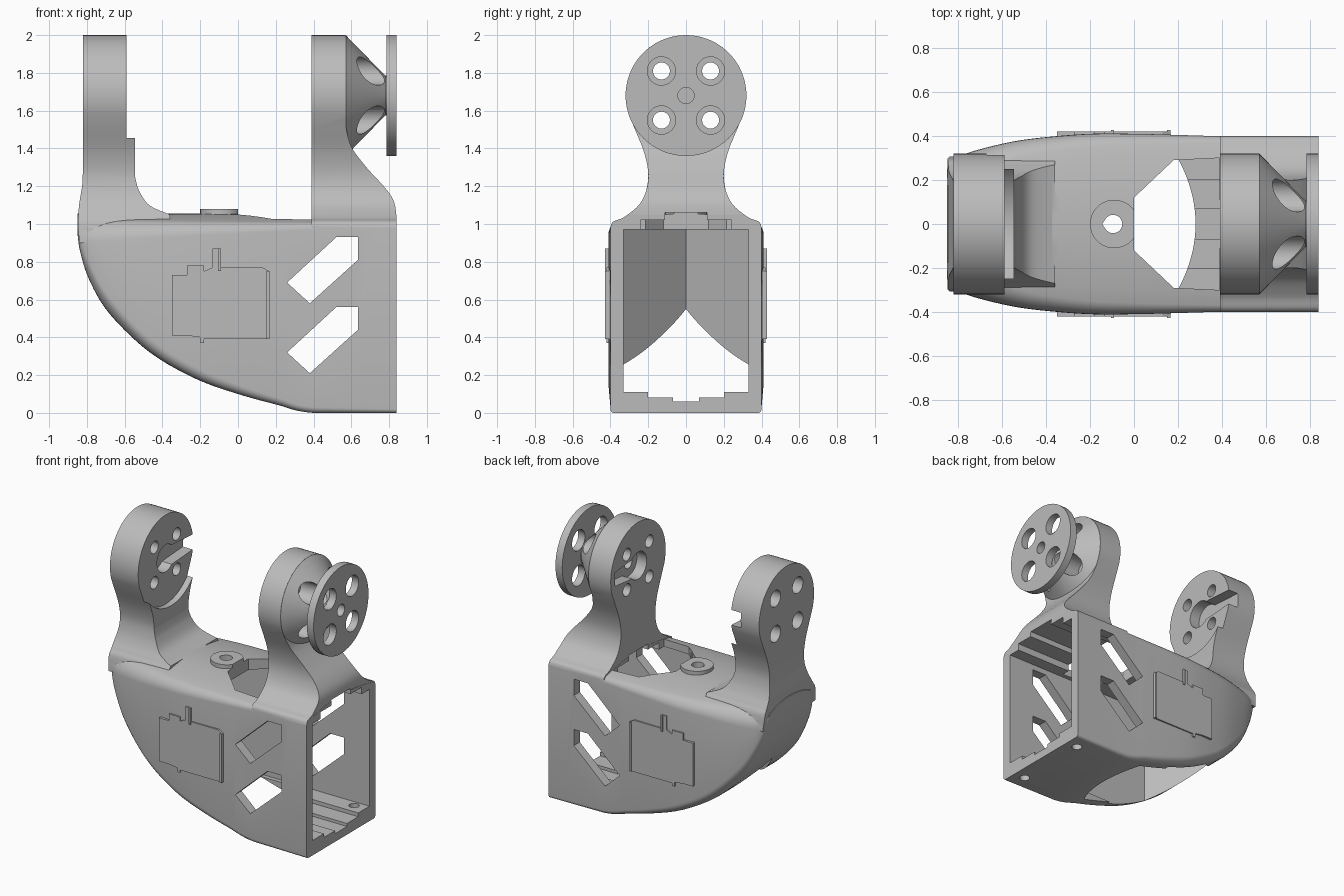
import bpy, bmesh
from math import sin, cos, pi, radians

if "Cube" in bpy.data.objects:
    bpy.data.objects.remove(bpy.data.objects["Cube"], do_unlink=True)

grey = bpy.data.materials.new("plain grey")
grey.use_nodes = True
COLOUR = (0.5, 0.5, 0.5, 1)
grey.diffuse_color = COLOUR
for node in grey.node_tree.nodes:
    if node.type == 'BSDF_PRINCIPLED':
        node.inputs["Base Color"].default_value = COLOUR


def loft(name, rings):
    """Skin a list of equal closed rings and cap both ends."""
    bm = bmesh.new()
    rows = [[bm.verts.new(p) for p in ring] for ring in rings]
    n = len(rows[0])
    for a, b in zip(rows, rows[1:]):
        for i in range(n):
            j = (i + 1) % n
            bm.faces.new((a[i], a[j], b[j], b[i]))
    bm.faces.new(rows[0])
    bm.faces.new(rows[-1])
    bmesh.ops.recalc_face_normals(bm, faces=bm.faces)
    mesh = bpy.data.meshes.new(name)
    bm.to_mesh(mesh)
    bm.free()
    mesh.materials.append(grey)
    obj = bpy.data.objects.new(name, mesh)
    bpy.context.collection.objects.link(obj)
    return obj


def prism(name, pts, axis, lo, hi):
    """Extrude a flat outline along one axis."""
    place = {'x': lambda p, d: (d, p[0], p[1]),
             'y': lambda p, d: (p[0], d, p[1]),
             'z': lambda p, d: (p[0], p[1], d)}[axis]
    return loft(name, [[place(p, d) for p in pts] for d in (lo, hi)])


def rect(a, b, c, d):
    return [(a, c), (b, c), (b, d), (a, d)]


def circle(u, v, r, n=40):
    return [(u + r * cos(2 * pi * i / n), v + r * sin(2 * pi * i / n)) for i in range(n)]


def spline(pts, steps=6):
    """Catmull-Rom curve through points of any dimension."""
    out = []
    for i in range(len(pts) - 1):
        a, b, c, d = pts[max(i - 1, 0)], pts[i], pts[i + 1], pts[min(i + 2, len(pts) - 1)]
        for s in range(steps):
            t = s / steps
            out.append(tuple(q + 0.5 * t * (r - p + t * (2 * p - 5 * q + 4 * r - e
                       + t * (3 * (q - r) + e - p))) for p, q, r, e in zip(a, b, c, d)))
    return out + [tuple(pts[-1])]


def boolean(target, tool, operation):
    mod = target.modifiers.new("join", 'BOOLEAN')
    mod.operation = operation
    mod.solver = 'EXACT'
    mod.object = tool
    bpy.context.view_layer.objects.active = target
    bpy.ops.object.modifier_apply(modifier=mod.name)
    bpy.data.objects.remove(tool, do_unlink=True)


# Hull: rounded sections along x (x, bottom, top, half width, corner radius)
stations = [(.84, 0, 1, .4, .02), (.4, 0, 1, .4, .03), (.2, .045, 1, .405, .04),
            (0, .1, 1, .41, .05), (-.2, .17, 1, .41, .06), (-.4, .275, 1, .395, .07),
            (-.55, .39, 1, .375, .08), (-.7, .55, 1, .34, .09), (-.79, .71, 1, .31, .09),
            (-.835, .85, 1, .28, .06), (-.85, .95, 1, .25, .02)]


def section(x, zb, zt, w, r):
    zb = max(zb, 0)
    ring = []
    for k, (sy, top) in enumerate([(1, 0), (1, 1), (-1, 1), (-1, 0)]):
        for i in range(7):
            a = (k - 1) * pi / 2 + i * pi / 12
            y = sy * (w - r) + r * cos(a)
            z = (zt - r if top else zb + r) + r * sin(a)
            ring.append((y, z))
        if k == 1:
            ring += [((w - r) * (1 - i / 6), zt) for i in range(1, 12)]
    mid = (zb + zt) / 2
    return [(x, y, z + .055 * (1 - (y / w) ** 2) if z > mid else z) for y, z in ring]


body = loft("bracket_body", [section(*s) for s in spline(stations)])

# Posts: side profile crossed with a round-headed front profile
HEAD = 1.68


def post(name, side, flare, lo, hi):
    edge = spline(flare + [(.21, 1.18), (.2, 1.27), (.222, 1.38), (.27, 1.5)], 5)
    arc = [(.32 * cos(radians(a)), HEAD + .32 * sin(radians(a))) for a in range(-18, 199, 6)]
    outline = edge + arc + [(-y, z) for y, z in reversed(edge)]
    obj = prism(name, side, 'y', -.6, .6)
    boolean(obj, prism("outline", outline, 'x', lo, hi), 'INTERSECT')
    return obj


right_side = [(.39, .93), (.39, 2.1), (.57, 2.1)] + spline(
    [(.57, 1.52), (.6, 1.41), (.68, 1.3), (.78, 1.19), (.825, 1.12), (.838, 1.05)]) + [(.838, .93)]
left_side = [(-.84, .9), (-.848, 1.0), (-.842, 1.1), (-.825, 1.2), (-.82, 1.3), (-.82, 2.1),
             (-.545, 2.1)] + spline([(-.545, 1.25), (-.525, 1.18), (-.47, 1.1), (-.36, 1.05)]) + [(-.36, .9)]
boolean(body, post("right_post", right_side,
                   [(.388, .9), (.396, 1.0), (.33, 1.035), (.25, 1.1)], .3, .9), 'UNION')
boolean(body, post("left_post", left_side,
                   [(.31, .85), (.295, 1.0), (.27, 1.05), (.235, 1.11)], -.9, -.3), 'UNION')

# Cone and round flange on the right post, boss on the deck
cone = [[(x, y, z) for y, z in circle(0, HEAD, r, 64)]
        for x, r in ((.55, .319), (.571, .319), (.78, .105), (.8, .105))]
boolean(body, loft("cone", cone), 'UNION')
boolean(body, prism("flange", circle(0, HEAD, .32, 72), 'x', .785, .84), 'UNION')
boolean(body, prism("boss", circle(-.09, 0, .11), 'z', 1.0, 1.08), 'UNION')


def cut(pts, axis, lo, hi):
    boolean(body, prism("cutter", pts, axis, lo, hi), 'DIFFERENCE')


# Inner cavity with a wedge end, stepped floor and stepped ceiling
cut([(1, .33), (-.37, .33), (-.7, 0), (-.37, -.33), (1, -.33)], 'z', .11, .97)
for half, low, high in ((.2, .082, .5), (.07, .06, .5), (.24, .5, 1.02), (.11, .5, 1.06)):
    cut(rect(-half, half, low, high), 'x', .1, 1.1)

# Arched opening in the underside
arch = [(.28 - .9 * y * y, y) for y in [i * .03 for i in range(-10, 11)]]
cut(arch + [(-.3, .3), (-.3, -.3)], 'z', -.2, .4)

# Deck opening and boss hole
cut([(0, -.12), (.18, -.29), (.388, -.3), (.388, .3), (.18, .29), (0, .12)], 'z', .8, 1.2)
cut([(-.145, 0)] + [(-.095 + .042 * cos(a * pi / 8), .042 * sin(a * pi / 8))
                    for a in range(-6, 7)], 'z', .7, 1.2)

# Slanted side windows
for drop in (0, .37):
    cut([(x, z - drop) for x, z in ((.26, .69), (.38, .58), (.635, .81), (.635, .93), (.52, .93))],
        'y', -.7, .7)

# Screw holes in the floor
for y in (-.28, .28):
    cut(circle(.75, y, .035, 24), 'z', -.1, .3)

# Round seat on the left post
cut(circle(0, HEAD, .337, 72), 'x', -.59, -.4)

# Four screw holes with counterbores through both posts
for sy in (-.13, .13):
    for sz in (-.13, .13):
        cut(circle(sy, HEAD + sz, .045, 24), 'x', -1, 1)
        cut(circle(sy, HEAD + sz, .075, 32), 'x', .55, 1)
        cut(circle(sy, HEAD + sz, .06, 32), 'x', -1, -.7)
cut(circle(0, HEAD, .043, 24), 'x', .3, 1)

# Keyhole recesses on the inner faces, running to the back
for lo, hi, reach in ((-.67, -.5, .4), (.3, .47, .27)):
    hub = [(.1 * cos(radians(a)), HEAD + .1 * sin(radians(a))) for a in range(45, 316, 10)]
    cut(hub + [(reach, HEAD - .05), (reach, HEAD + .05)], 'x', lo, hi)

# Raised side panels
panel = [(-.35, .41), (-.27, .41), (-.2, .4), (-.2, .37), (-.18, .37), (-.18, .39), (.165, .39),
         (.165, .75), (.13, .77), (-.09, .77), (-.09, .87), (-.135, .87), (-.135, .77),
         (-.18, .75), (-.18, .78), (-.27, .78), (-.27, .73), (-.35, .73)]
parts = [body]
for name, s in (("front", -1), ("back", 1)):
    parts.append(prism(name + "_panel", panel, 'y', s * .37, s * .42))
    parts.append(prism(name + "_panel_rib", rect(.15, .167, .39, .75), 'y', s * .38, s * .428))
    parts.append(prism(name + "_panel_tab", rect(-.105, -.09, .75, .87), 'y', s * .38, s * .428))

# Smooth shading with sharp edges
bpy.context.view_layer.update()
bpy.ops.object.select_all(action='DESELECT')
for obj in parts:
    obj.select_set(True)
bpy.context.view_layer.objects.active = body
bpy.ops.object.shade_smooth_by_angle(angle=radians(28))
